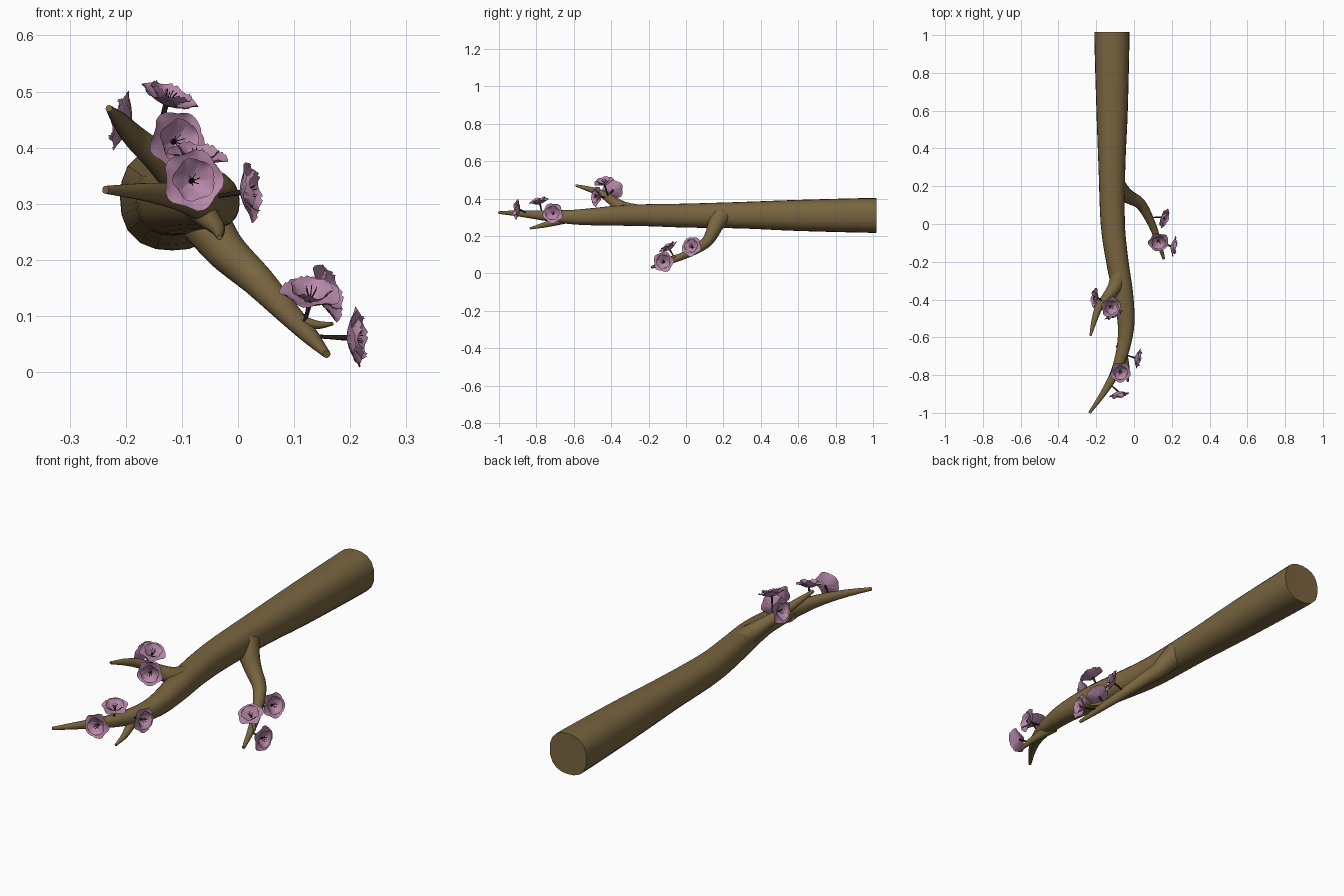
import bpy, bmesh, math
from mathutils import Vector, Matrix

if "Cube" in bpy.data.objects:
    bpy.data.objects.remove(bpy.data.objects["Cube"])


def material(name, color):
    m = bpy.data.materials.new(name)
    m.diffuse_color = (*color, 1)
    m.use_nodes = True
    m.node_tree.nodes["Principled BSDF"].inputs["Base Color"].default_value = m.diffuse_color
    return m


BARK = material("bark", (0.19, 0.13, 0.05))
PETAL = material("petal", (0.48, 0.25, 0.40))
STEM = material("dark_stem", (0.02, 0.012, 0.01))


def spline(keys, steps):
    # Catmull-Rom through (x, y, z, radius) keys
    k = [Vector(p) for p in keys]
    k = [2 * k[0] - k[1]] + k + [2 * k[-1] - k[-2]]
    out = []
    for i in range(1, len(k) - 2):
        a, b, c, d = k[i - 1:i + 3]
        for j in range(steps):
            t = j / steps
            out.append(0.5 * (2 * b + (c - a) * t + (2 * a - 5 * b + 4 * c - d) * t * t
                              + (3 * b - a - 3 * c + d) * t ** 3))
    return out + [k[-2]]


def add_tube(bm, keys, sides, steps, power=2.0, mat=0):
    pts = spline(keys, steps)
    rings = []
    for i, p in enumerate(pts):
        tan = (pts[min(i + 1, len(pts) - 1)] - pts[max(i - 1, 0)]).to_3d().normalized()
        ref = Vector((0, 0, 1)) if abs(tan.z) < 0.95 else Vector((0, 1, 0))
        u = tan.cross(ref).normalized()
        v = u.cross(tan)
        ring = []
        for s in range(sides):
            a = 2 * math.pi * s / sides
            c, n = math.cos(a), math.sin(a)
            r = p[3] / (abs(c) ** power + abs(n) ** power) ** (1 / power)
            ring.append(bm.verts.new(p.to_3d() + (u * c + v * n) * r))
        rings.append(ring)
    faces = [bm.faces.new(rings[0]), bm.faces.new(rings[-1][::-1])]
    for a, b in zip(rings, rings[1:]):
        for s in range(sides):
            t = (s + 1) % sides
            faces.append(bm.faces.new((a[s], b[s], b[t], a[t])))
    for f in faces:
        f.material_index = mat


def finish(bm, name, mats, solid=True):
    if solid:
        bmesh.ops.recalc_face_normals(bm, faces=bm.faces[:])
    me = bpy.data.meshes.new(name)
    bm.to_mesh(me)
    bm.free()
    for m in mats:
        me.materials.append(m)
    ob = bpy.data.objects.new(name, me)
    bpy.context.collection.objects.link(ob)
    bpy.ops.object.select_all(action='DESELECT')
    ob.select_set(True)
    bpy.context.view_layer.objects.active = ob
    bpy.ops.object.shade_smooth_by_angle(angle=math.radians(50))


def branch(name, keys, power=2.0):
    bm = bmesh.new()
    add_tube(bm, keys, 20, 6, power)
    finish(bm, name, [BARK])


# Main limb with a thick cut end, curling to a fine tip
branch("main_branch", [
    (-.117, 1, .31, .089), (-.117, .985, .31, .093), (-.116, .6, .31, .083),
    (-.117, .3, .311, .071), (-.112, 0, .309, .064), (-.088, -.2, .311, .059),
    (-.06, -.36, .309, .054), (-.043, -.5, .303, .046), (-.047, -.6, .301, .039),
    (-.068, -.7, .305, .032), (-.106, -.8, .313, .024), (-.165, -.9, .321, .016),
    (-.236, -1, .325, .007)], 2.4)
# Side branches, flared where they join
branch("upper_branch", [
    (-.075, -.24, .32, .045), (-.10, -.33, .345, .038), (-.145, -.39, .385, .027),
    (-.185, -.44, .42, .021), (-.21, -.51, .448, .015), (-.23, -.59, .47, .006)])
branch("lower_branch", [
    (-.09, .19, .31, .055), (-.055, .16, .262, .044), (-.02, .14, .215, .036),
    (.035, .105, .163, .029), (.085, .02, .11, .022), (.125, -.08, .068, .016),
    (.158, -.185, .032, .007)])
branch("small_twig", [
    (-.07, -.64, .295, .028), (-.05, -.71, .272, .019), (-.036, -.77, .256, .013),
    (-.033, -.835, .24, .005)])
branch("lower_twig", [
    (.10, -.02, .095, .014), (.125, -.065, .088, .009), (.145, -.09, .084, .007),
    (.168, -.12, .086, .003)])


def add_petal(bm, mtx, length, width, rise, curl):
    # Cupped rounded petal built from a small grid
    rows, cols, grid = 6, 4, []
    for i in range(rows + 1):
        s = i / rows
        w = width * (0.12 + 0.88 * math.sin(math.pi * min(s * 0.78, 1)) ** 0.8)
        row = []
        for j in range(cols + 1):
            t = j / cols * 2 - 1
            x = 0.003 + length * s * (1 - 0.22 * t * t * s)
            z = rise * s ** 1.2 + curl * t * t * s - 0.006 * s ** 4
            row.append(bm.verts.new(mtx @ Vector((x, w * t, z))))
        grid.append(row)
    for a, b in zip(grid, grid[1:]):
        for j in range(cols):
            bm.faces.new((a[j], b[j], b[j + 1], a[j + 1]))


def flower(name, pos, facing, foot, spin):
    pos, d, foot = Vector(pos), Vector(facing).normalized(), Vector(foot)
    base = pos - d * 0.018
    frame = Matrix.Translation(base) @ d.to_track_quat('Z', 'Y').to_matrix().to_4x4()
    bm = bmesh.new()
    for n in range(5):
        a = math.radians(72 * n + spin)
        add_petal(bm, frame @ Matrix.Rotation(a, 4, 'Z'), .054, .031, .022, .007)
        add_petal(bm, frame @ Matrix.Rotation(a + .63, 4, 'Z'), .037, .023, .031, .008)
    finish(bm, name + "_petals", [PETAL], False)
    # Stalk and stamens
    bm = bmesh.new()
    mid = (foot + base) / 2 - d * 0.006
    add_tube(bm, [(*foot, .004), (*mid, .0035), (*base, .005), (*(base + d * .004), .003)], 8, 3)
    for n in range(6):
        a = n * math.pi / 3 + .3
        tip = frame @ Vector((.011 * math.cos(a), .011 * math.sin(a), .028))
        add_tube(bm, [(*base, .0008), (*tip, .0008)], 4, 1)
    finish(bm, name + "_stalk", [STEM])


FLOWERS = [
    ((-.08, -.905, .342), (.2, -1, .1), (-.135, -.85, .318)),
    ((-.072, -.785, .388), (.15, -.25, 1), (-.09, -.77, .325)),
    ((.022, -.712, .322), (1, -.2, .1), (-.05, -.69, .31)),
    ((-.208, -.39, .448), (-1, .1, .25), (-.165, -.42, .405)),
    ((-.122, -.44, .492), (.4, -.25, 1), (-.15, -.41, .395)),
    ((-.108, -.48, .412), (.5, -1, .1), (-.165, -.43, .405)),
    ((.212, -.12, .062), (1, -.15, .05), (.13, -.09, .065)),
    ((.13, -.095, .142), (.1, -.55, 1), (.115, -.06, .08)),
    ((.16, .03, .143), (1, -.35, .35), (.08, .03, .115)),
]
for i, (pos, facing, foot) in enumerate(FLOWERS):
    flower(f"flower_{i + 1}", pos, facing, foot, 25 * i)
